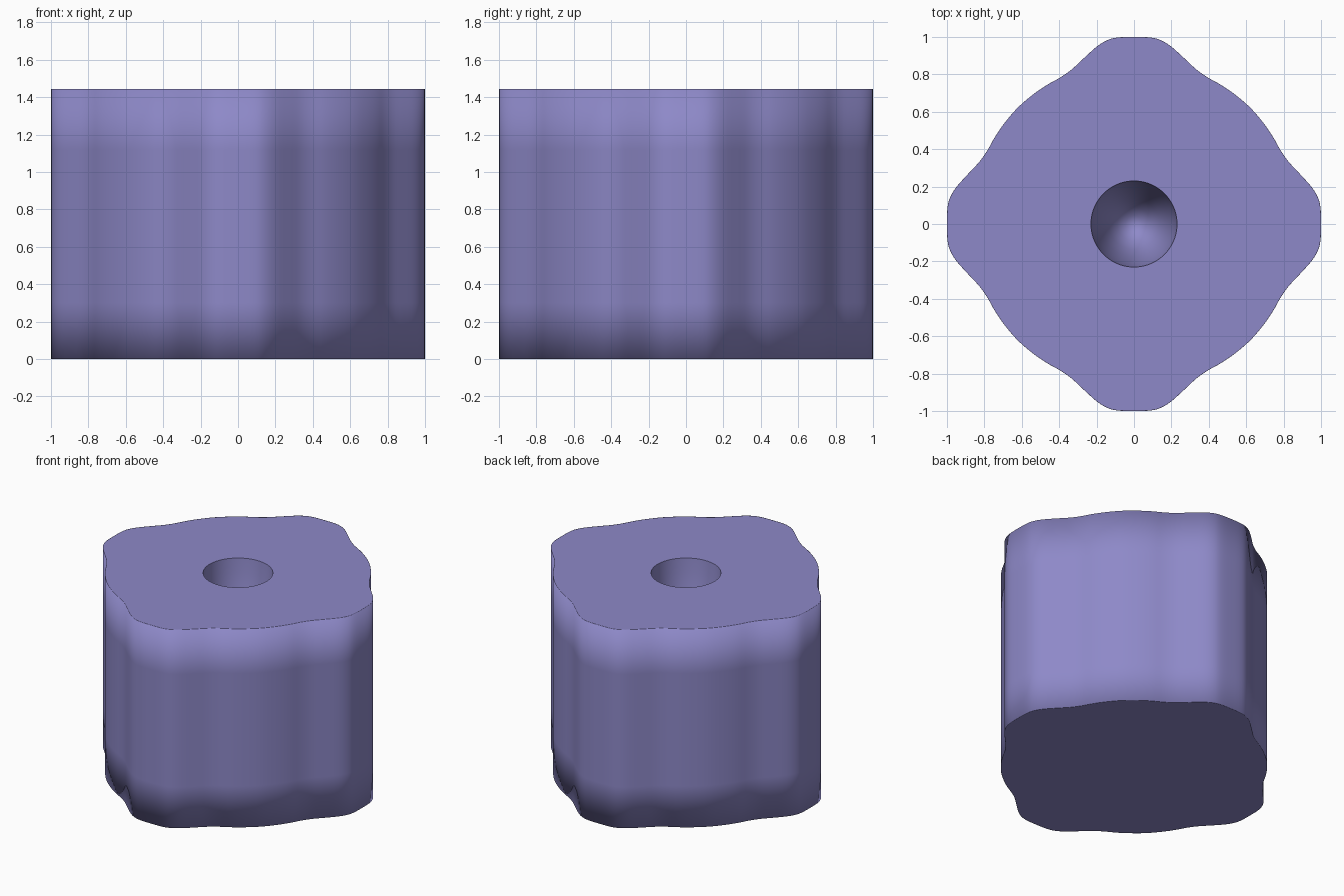
import bpy, bmesh, math
from mathutils import Vector

if "Cube" in bpy.data.objects:
    bpy.data.objects.remove(bpy.data.objects["Cube"])

H = 1.444
# One eighth of the lobed outline, from lobe tip to diagonal
EIGHTH = [(1, 0), (0.997, 0.09), (0.982, 0.145), (0.948, 0.2), (0.885, 0.27),
          (0.825, 0.335), (0.783, 0.395), (0.742, 0.468), (0.69, 0.543), (0.622, 0.622)]
# Socket cross-section: radius, depth
SOCKET = [(0.23, 0), (0.222, 0.1), (0.205, 0.22), (0.175, 0.36),
          (0.135, 0.48), (0.09, 0.56), (0.045, 0.6)]


def outline(sub=3):
    quarter = [Vector(p) for p in EIGHTH] + [Vector((y, x)) for x, y in EIGHTH[-2:0:-1]]
    ring = []
    for _ in range(4):
        ring += quarter
        quarter = [Vector((-p.y, p.x)) for p in quarter]
    n, out = len(ring), []
    for i in range(n):
        a, b, c, d = (ring[(i + k) % n] for k in (-1, 0, 1, 2))
        for s in range(sub):
            t = s / sub
            out.append(0.5 * (2 * b + (c - a) * t + (2 * a - 5 * b + 4 * c - d) * t * t
                              + (3 * b - a - 3 * c + d) * t ** 3))
    return out


bm = bmesh.new()
shape = outline()
N = len(shape)


def add_ring(points, z):
    return [bm.verts.new((p[0], p[1], z)) for p in points]


def bridge(a, b, smooth=True):
    for i in range(N):
        j = (i + 1) % N
        f = bm.faces.new((a[i], a[j], b[j], b[i]))
        f.smooth = smooth


# Lobed body wall, with narrow rims so the shading rolls into flat ends
inner = [p * 0.997 for p in shape]
body = [add_ring(inner, 0)] + [add_ring(shape, z) for z in (0, 0.3, 1.12, H)] + [add_ring(inner, H)]
for a, b in zip(body, body[1:]):
    bridge(a, b)
base = bm.faces.new(body[0][::-1])
base.smooth = False

# Tapered round socket in the top
angles = [math.atan2(p.y, p.x) for p in shape]
rings = [add_ring([(r * math.cos(t), r * math.sin(t)) for t in angles], H - d) for r, d in SOCKET]
bridge(body[-1], rings[0], smooth=False)
for a, b in zip(rings, rings[1:]):
    bridge(a, b)
tip = bm.verts.new((0, 0, H - 0.615))
for i in range(N):
    bm.faces.new((rings[-1][i], rings[-1][(i + 1) % N], tip)).smooth = True

# Crisp socket mouth and flat ends
bm.normal_update()
for ring in (rings[0], body[0], body[-1]):
    for i in range(N):
        bm.edges.get((ring[i], ring[(i + 1) % N])).smooth = False

mesh = bpy.data.meshes.new("lobed_block")
bm.to_mesh(mesh)
bm.free()
block = bpy.data.objects.new("lobed_block", mesh)
bpy.context.collection.objects.link(block)

mat = bpy.data.materials.new("violet")
mat.diffuse_color = (0.27, 0.25, 0.58, 1)
mat.use_nodes = True
mat.node_tree.nodes["Principled BSDF"].inputs["Base Color"].default_value = mat.diffuse_color
mesh.materials.append(mat)
